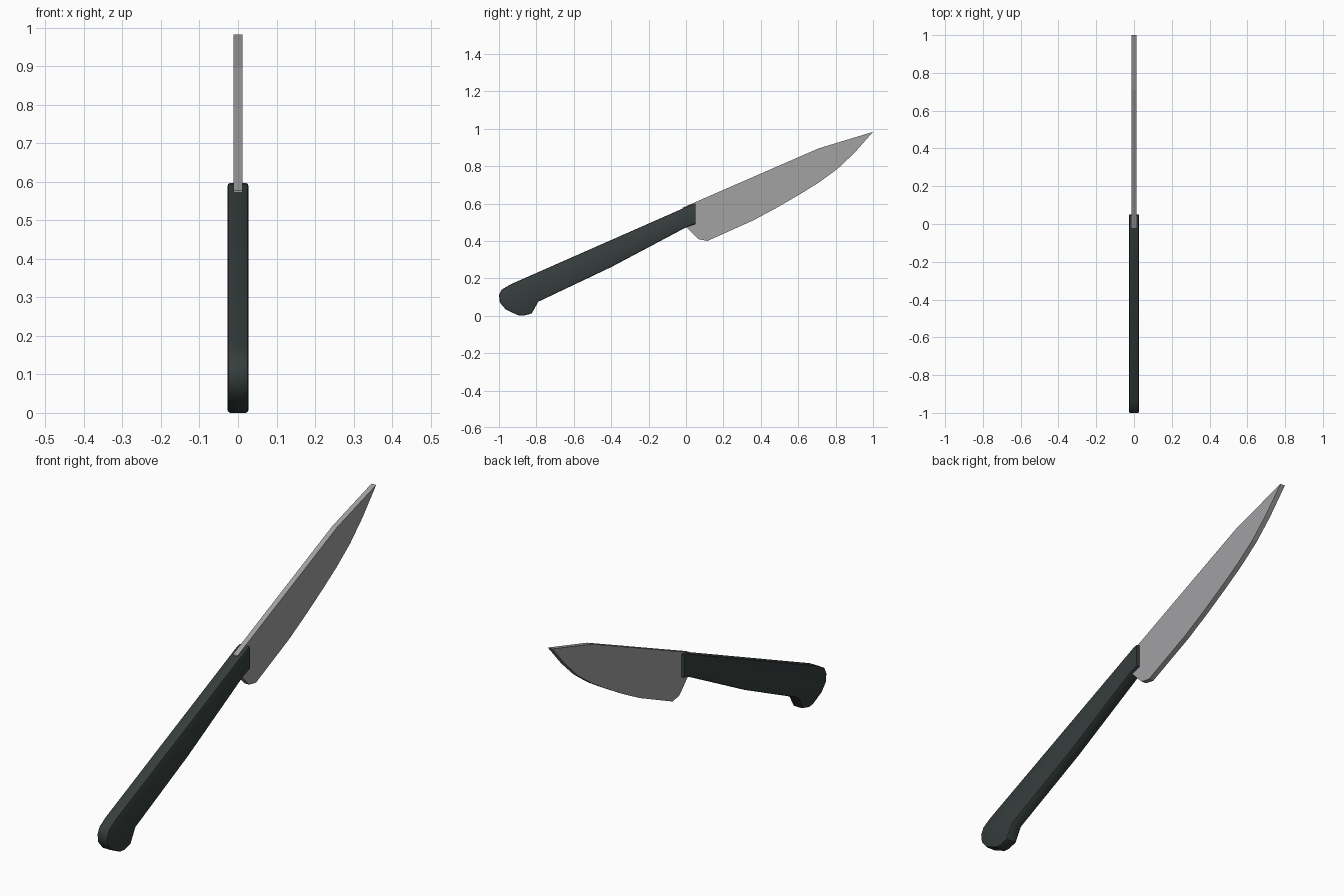
import bpy, bmesh, math

if "Cube" in bpy.data.objects:
    bpy.data.objects.remove(bpy.data.objects["Cube"])


def material(name, rgb):
    m = bpy.data.materials.new(name)
    m.diffuse_color = (*rgb, 1.0)
    m.use_nodes = True
    m.node_tree.nodes["Principled BSDF"].inputs["Base Color"].default_value = m.diffuse_color
    return m


def slab(name, profile, half, mat, bevel=0.0, sharp_beyond_y=None):
    """Extrude a (y, z) outline across x, rounding the rims of both flat sides."""
    bm = bmesh.new()
    left = bm.faces.new([bm.verts.new((-half, y, z)) for y, z in profile])
    ext = bmesh.ops.extrude_face_region(bm, geom=[left], use_keep_orig=True)
    moved = [g for g in ext["geom"] if isinstance(g, bmesh.types.BMVert)]
    bmesh.ops.translate(bm, verts=moved, vec=(2 * half, 0, 0))
    bmesh.ops.recalc_face_normals(bm, faces=bm.faces)
    if bevel:
        rims = [e for e in bm.edges
                if abs(e.verts[0].co.x - e.verts[1].co.x) < 1e-6
                and not all(v.co.y > sharp_beyond_y for v in e.verts)]
        bmesh.ops.bevel(bm, geom=rims, offset=bevel, segments=2,
                        profile=0.5, affect='EDGES', clamp_overlap=True)
        bmesh.ops.recalc_face_normals(bm, faces=bm.faces)
    mesh = bpy.data.meshes.new(name)
    bm.to_mesh(mesh)
    bm.free()
    mesh.materials.append(mat)
    ob = bpy.data.objects.new(name, mesh)
    bpy.context.collection.objects.link(ob)
    return ob


steel = material("steel grey", (0.36, 0.36, 0.37))
black = material("dark green black", (0.037, 0.048, 0.046))

# Blade: flat plate with straight spine, clipped point and curved edge
slab("blade", [
    (-0.02, 0.577), (0.71, 0.895), (1.0, 0.983), (0.90, 0.87),
    (0.81, 0.785), (0.71, 0.712), (0.61, 0.65), (0.49, 0.58),
    (0.36, 0.51), (0.115, 0.40), (0.065, 0.41), (0.005, 0.472),
    (-0.02, 0.50)], 0.012, steel)

# Handle: tapered grip with a rounded, hooked butt
handle = slab("handle", [
    (0.05, 0.597), (0.03, 0.594), (-0.94, 0.167), (-0.985, 0.14),
    (-1.0, 0.11), (-0.995, 0.07), (-0.965, 0.035), (-0.90, 0.003),
    (-0.87, 0.0), (-0.825, 0.012), (-0.79, 0.075), (-0.40, 0.26),
    (0.005, 0.475), (0.05, 0.49)], 0.027, black, 0.007, 0.04)

# Smooth the rounded rims and butt, keep the corners crisp
bpy.context.view_layer.objects.active = handle
handle.select_set(True)
bpy.ops.object.shade_smooth_by_angle(angle=math.radians(35))
